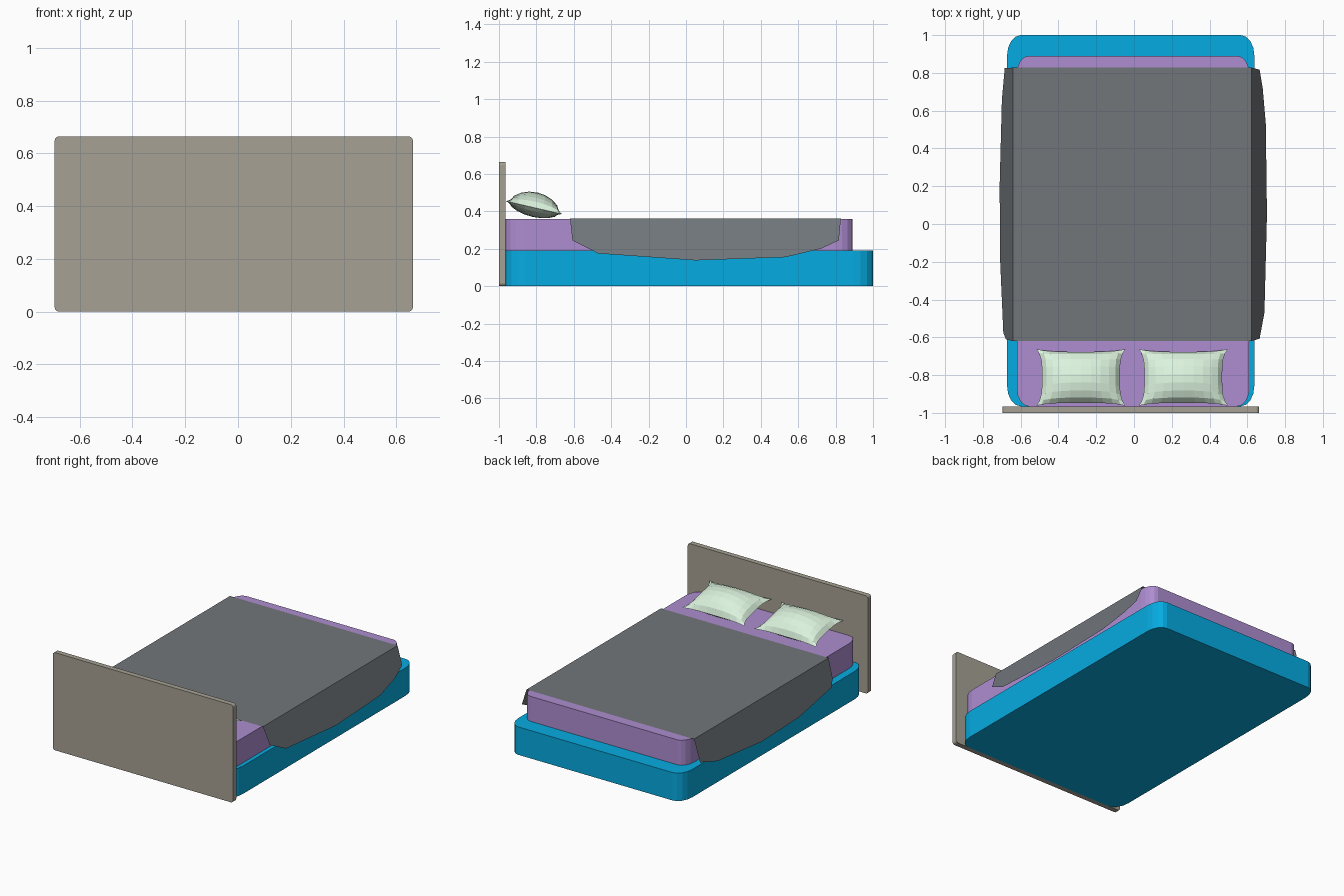
import bpy, bmesh, math
from mathutils import Matrix

if "Cube" in bpy.data.objects:
    bpy.data.objects.remove(bpy.data.objects["Cube"])


def material(name, rgb):
    m = bpy.data.materials.new(name)
    m.diffuse_color = [(c / 255) ** 2.2 for c in rgb] + [1]
    m.use_nodes = True
    m.node_tree.nodes["Principled BSDF"].inputs["Base Color"].default_value = m.diffuse_color
    return m


def finish(bm, name, mat):
    me = bpy.data.meshes.new(name)
    bmesh.ops.recalc_face_normals(bm, faces=bm.faces)
    bm.to_mesh(me)
    bm.free()
    ob = bpy.data.objects.new(name, me)
    bpy.context.collection.objects.link(ob)
    me.materials.append(mat)
    return ob


def block(name, lo, hi, axis, radius, segments, mat, round_first):
    """Box whose edges along one axis are rounded, before or after scaling."""
    bm = bmesh.new()
    bmesh.ops.create_cube(bm, size=1)
    edges = [e for e in bm.edges
             if abs(e.verts[0].co[axis] - e.verts[1].co[axis]) > 0.5]
    size = [b - a for a, b in zip(lo, hi)]
    if not round_first:
        bmesh.ops.scale(bm, vec=size, verts=bm.verts)
    bmesh.ops.bevel(bm, geom=edges, offset=radius, segments=segments,
                    profile=0.5, affect='EDGES')
    if round_first:
        bmesh.ops.scale(bm, vec=size, verts=bm.verts)
    bmesh.ops.translate(bm, vec=[(a + b) / 2 for a, b in zip(lo, hi)], verts=bm.verts)
    return finish(bm, name, mat)


tan = material("tan", (165, 160, 147))
blue = material("blue", (15, 170, 225))
lilac = material("lilac", (172, 140, 207))
slate = material("slate", (112, 117, 121))
mint = material("mint", (218, 242, 220))

# Headboard, base and mattress
block("headboard", (-0.695, -1, 0), (0.663, -0.965, 0.665), 1, 0.017, 3, tan, False)
block("bed_base", (-0.672, -0.965, 0), (0.637, 1, 0.19), 2, 0.055, 4, blue, True)
block("mattress", (-0.62, -0.965, 0.19), (0.61, 0.89, 0.36), 2, 0.05, 4, lilac, True)

# Blanket: thin sheet, (y at top, y at hem, hem z) along each side
right_hem = [(-0.62, -0.607, 0.245), (-0.48, -0.47, 0.175), (0.05, 0.05, 0.138),
             (0.53, 0.53, 0.155), (0.72, 0.72, 0.20), (0.828, 0.817, 0.245)]
left_hem = [(-0.62, -0.61, 0.235), (-0.58, -0.575, 0.19), (-0.2, -0.2, 0.135),
            (0.2, 0.2, 0.125), (0.66, 0.66, 0.165), (0.828, 0.825, 0.215)]
Z = 0.363
bm = bmesh.new()
tops = []
for x, slope, hem in ((0.622, 0.364, right_hem), (-0.64, -0.30, left_hem)):
    top = [bm.verts.new((x, t, Z)) for t, _, _ in hem]
    low = [bm.verts.new((x + slope * (Z - z), y, z)) for _, y, z in hem]
    for i in range(len(hem) - 1):
        bm.faces.new((top[i], top[i + 1], low[i + 1], low[i]))
    tops.append(top)
bm.faces.new(tops[0] + tops[1][::-1])
finish(bm, "blanket", slate)


# Pillows: pinched grid, puffed up and down, leaning on the headboard
def pillow(name, cx):
    bm = bmesh.new()
    nu, nv = 10, 8
    grid = {}
    for side, puff in ((1, 0.083), (-1, 0.050)):
        for i in range(nu + 1):
            for j in range(nv + 1):
                u = math.sin((2 * i / nu - 1) * math.pi / 2 * 0.8) / math.sin(math.pi * 0.4)
                v = math.sin((2 * j / nv - 1) * math.pi / 2 * 0.8) / math.sin(math.pi * 0.4)
                rim = i in (0, nu) or j in (0, nv)
                if rim and side < 0:
                    grid[side, i, j] = grid[1, i, j]
                    continue
                x = u * (0.236 - 0.030 * (1 - v ** 4))
                y = v * (0.154 - 0.015 * (1 - u ** 4))
                h = side * puff * (max(0, 1 - u * u) ** 0.6) * (max(0, 1 - v * v) ** 0.6)
                grid[side, i, j] = bm.verts.new((x, y, h))
        for i in range(nu):
            for j in range(nv):
                bm.faces.new([grid[side, a, b] for a, b in
                              ((i, j), (i + 1, j), (i + 1, j + 1), (i, j + 1))])
    place = Matrix.Translation((cx, -0.812, 0.42)) @ Matrix.Rotation(math.radians(-13), 4, 'X')
    bmesh.ops.transform(bm, matrix=place, verts=bm.verts)
    return finish(bm, name, mint)


pillow("left_pillow", -0.281)
pillow("right_pillow", 0.261)
